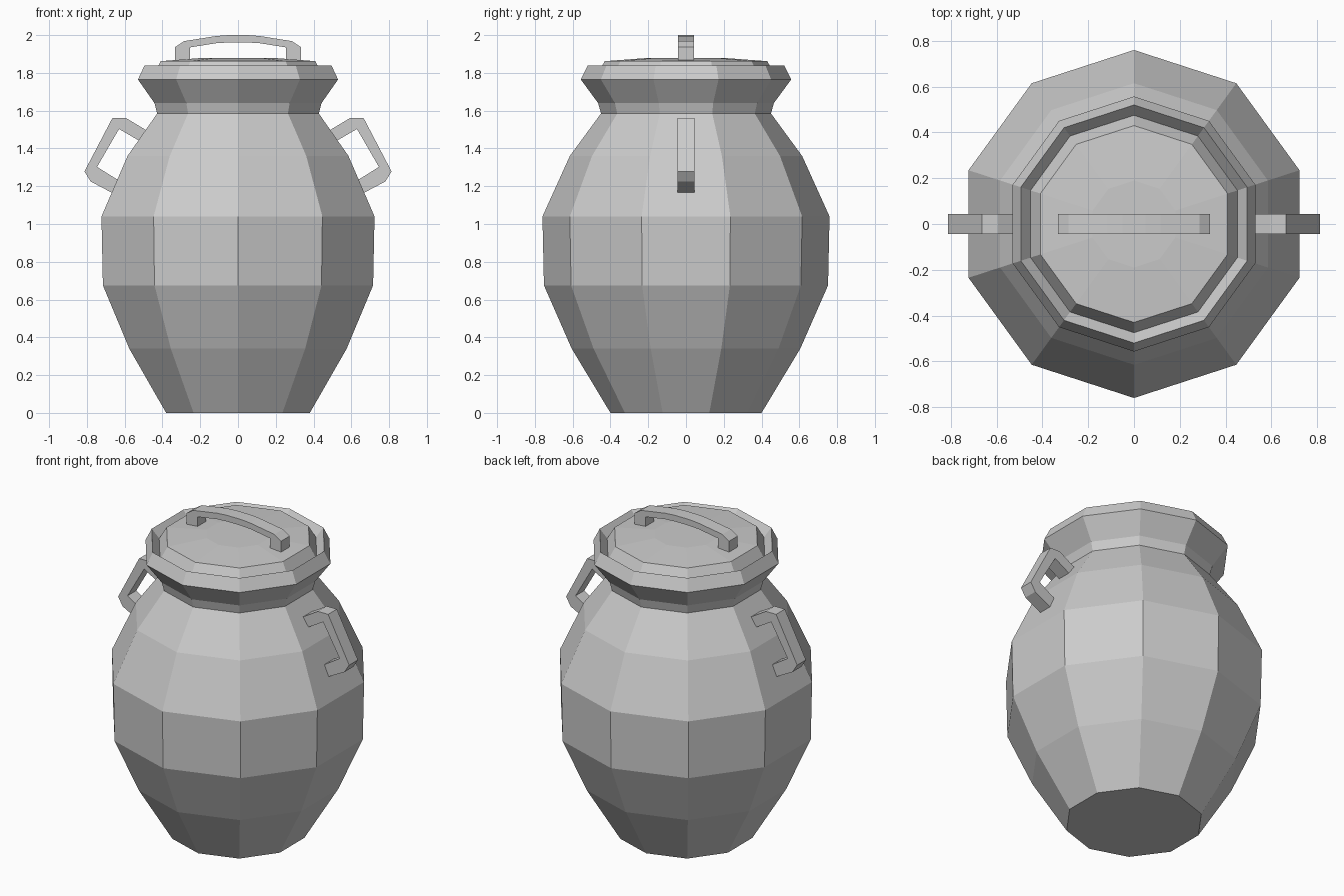
import bpy, bmesh, math

if "Cube" in bpy.data.objects:
    bpy.data.objects.remove(bpy.data.objects["Cube"])

SIDES = 10


def finish(name, bm):
    bmesh.ops.recalc_face_normals(bm, faces=bm.faces)
    mesh = bpy.data.meshes.new(name)
    bm.to_mesh(mesh)
    bm.free()
    obj = bpy.data.objects.new(name, mesh)
    bpy.context.collection.objects.link(obj)
    return obj


def lathe(name, profile, cap_start=True, cap_end=True):
    """Revolve (radius, z) points into a ten-sided solid with a corner at the front."""
    bm = bmesh.new()
    rings = []
    for r, z in profile:
        angles = [math.pi / 2 + 2 * math.pi * i / SIDES for i in range(SIDES)]
        rings.append([bm.verts.new((r * math.cos(a), r * math.sin(a), z)) for a in angles])
    for low, high in zip(rings, rings[1:]):
        for i in range(SIDES):
            j = (i + 1) % SIDES
            bm.faces.new((low[i], low[j], high[j], high[i]))
    if cap_start:
        bm.faces.new(rings[0])
    if cap_end:
        bm.faces.new(rings[-1])
    return finish(name, bm)


def slab(name, outline, half_width):
    """Extrude an (x, z) outline along y."""
    bm = bmesh.new()
    face = bm.faces.new([bm.verts.new((x, -half_width, z)) for x, z in outline])
    out = bmesh.ops.extrude_face_region(bm, geom=[face])
    moved = [v for v in out["geom"] if isinstance(v, bmesh.types.BMVert)]
    bmesh.ops.translate(bm, verts=moved, vec=(0, 2 * half_width, 0))
    return finish(name, bm)


# Jar body, neck, flared collar and the inner slope of the rim
lathe("jar_body", [(0.40, 0), (0.605, 0.34), (0.752, 0.675), (0.76, 1.04),
                   (0.615, 1.36), (0.45, 1.585), (0.465, 1.64), (0.557, 1.765),
                   (0.52, 1.84), (0.475, 1.785)], cap_end=False)

# Lid seated in the rim, slightly domed
lathe("lid", [(0.475, 1.785), (0.43, 1.862), (0.19, 1.88)])

# Arched lid handle
half_outer = [(0.333, 1.86), (0.333, 1.937), (0.286, 1.968), (0.116, 1.995), (0.05, 2.0)]
half_inner = [(0.05, 1.961), (0.116, 1.957), (0.254, 1.935), (0.254, 1.86)]
half = half_outer, half_inner
outer = half[0] + [(-x, z) for x, z in reversed(half[0])]
inner = [(-x, z) for x, z in reversed(half[1])] + half[1]
slab("lid_handle", outer + inner, 0.043)

# Pair of side handles
side = slab("side_handles", [(0.45, 1.475), (0.593, 1.561), (0.665, 1.561), (0.813, 1.278),
                             (0.78, 1.225), (0.62, 1.14), (0.58, 1.205), (0.635, 1.233),
                             (0.746, 1.302), (0.63, 1.503), (0.48, 1.416)], 0.044)
side.modifiers.new("mirror", "MIRROR").use_mirror_merge = False
